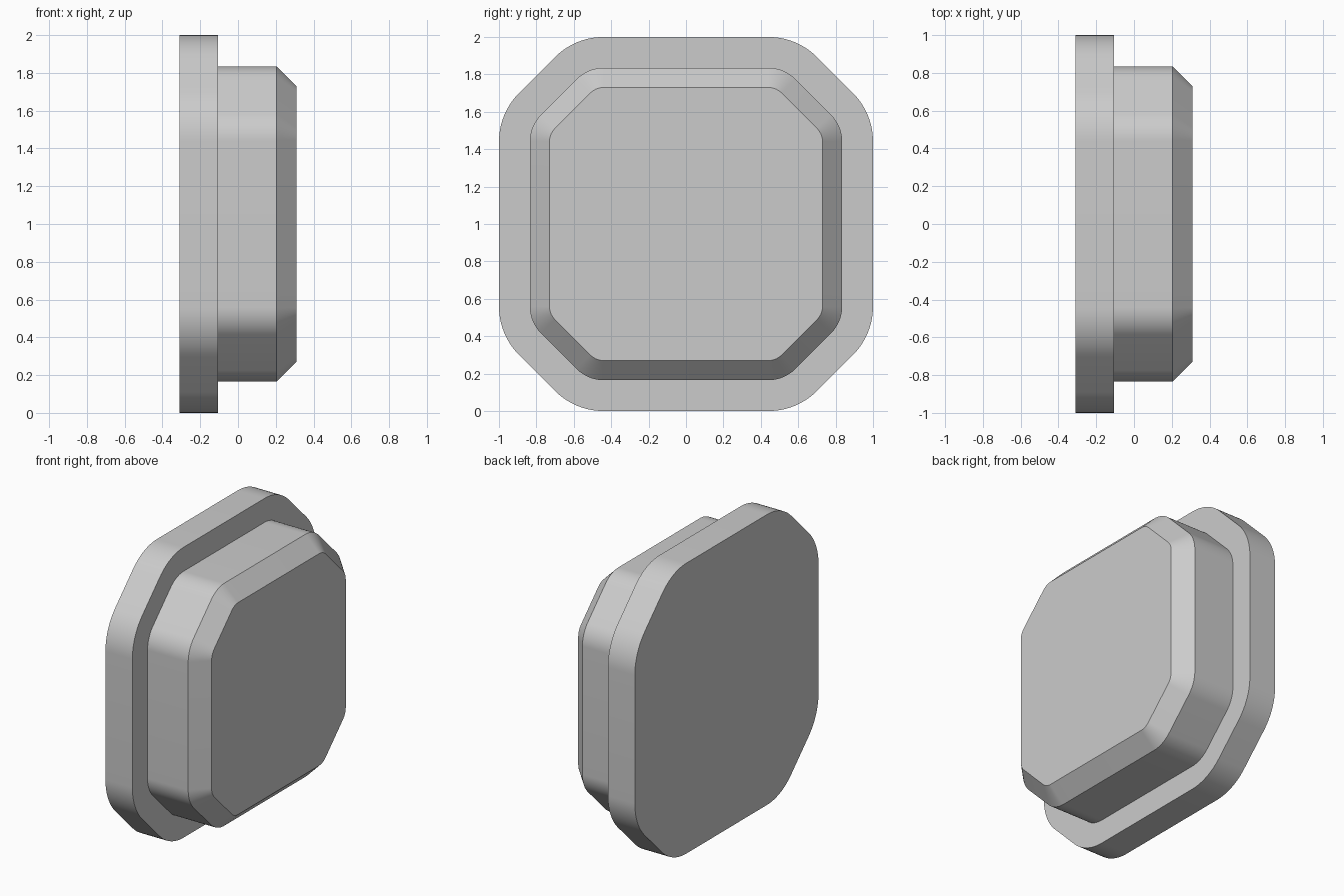
import bpy, bmesh
from math import cos, sin, radians

old = bpy.data.objects.get("Cube")
if old:
    bpy.data.objects.remove(old, do_unlink=True)

grey = bpy.data.materials.new("plain_grey")
grey.use_nodes = True
colour = (0.6, 0.6, 0.6, 1)
grey.diffuse_color = colour
grey.node_tree.nodes["Principled BSDF"].inputs["Base Color"].default_value = colour

# Corner arcs share centres at every size, so each outline is an offset of the next
NEAR, FAR, STEPS = 0.44, 0.63, 12


def outline(half_width):
    """Rounded octagon as (y, z) points, anticlockwise."""
    radius = half_width - FAR
    points = []
    for quarter in range(4):
        turn = radians(90 * quarter)
        for cy, cz, start in ((FAR, NEAR, 0), (NEAR, FAR, 45)):
            for i in range(STEPS + 1):
                a = radians(start + 45 * i / STEPS)
                y, z = cy + radius * cos(a), cz + radius * sin(a)
                points.append((y * cos(turn) - z * sin(turn),
                               y * sin(turn) + z * cos(turn)))
    return points


# Profile from the flange back to the bevelled face: (x, half width)
profile = [(-0.31, 1.0), (-0.105, 1.0), (-0.105, 0.835),
           (0.205, 0.835), (0.31, 0.73)]

bm = bmesh.new()
rings = [[bm.verts.new((x, y, z + 1)) for y, z in outline(w)] for x, w in profile]
for a, b in zip(rings, rings[1:]):
    for i in range(len(a)):
        j = (i + 1) % len(a)
        bm.faces.new((a[i], a[j], b[j], b[i]))
bm.faces.new(rings[0])
bm.faces.new(rings[-1])
bmesh.ops.recalc_face_normals(bm, faces=bm.faces[:])

mesh = bpy.data.meshes.new("flanged_plug")
bm.to_mesh(mesh)
bm.free()
mesh.materials.append(grey)
plug = bpy.data.objects.new("flanged_plug", mesh)
bpy.context.collection.objects.link(plug)

# Smooth corners, sharp rims
bpy.context.view_layer.objects.active = plug
plug.select_set(True)
bpy.ops.object.shade_smooth_by_angle(angle=radians(30))
